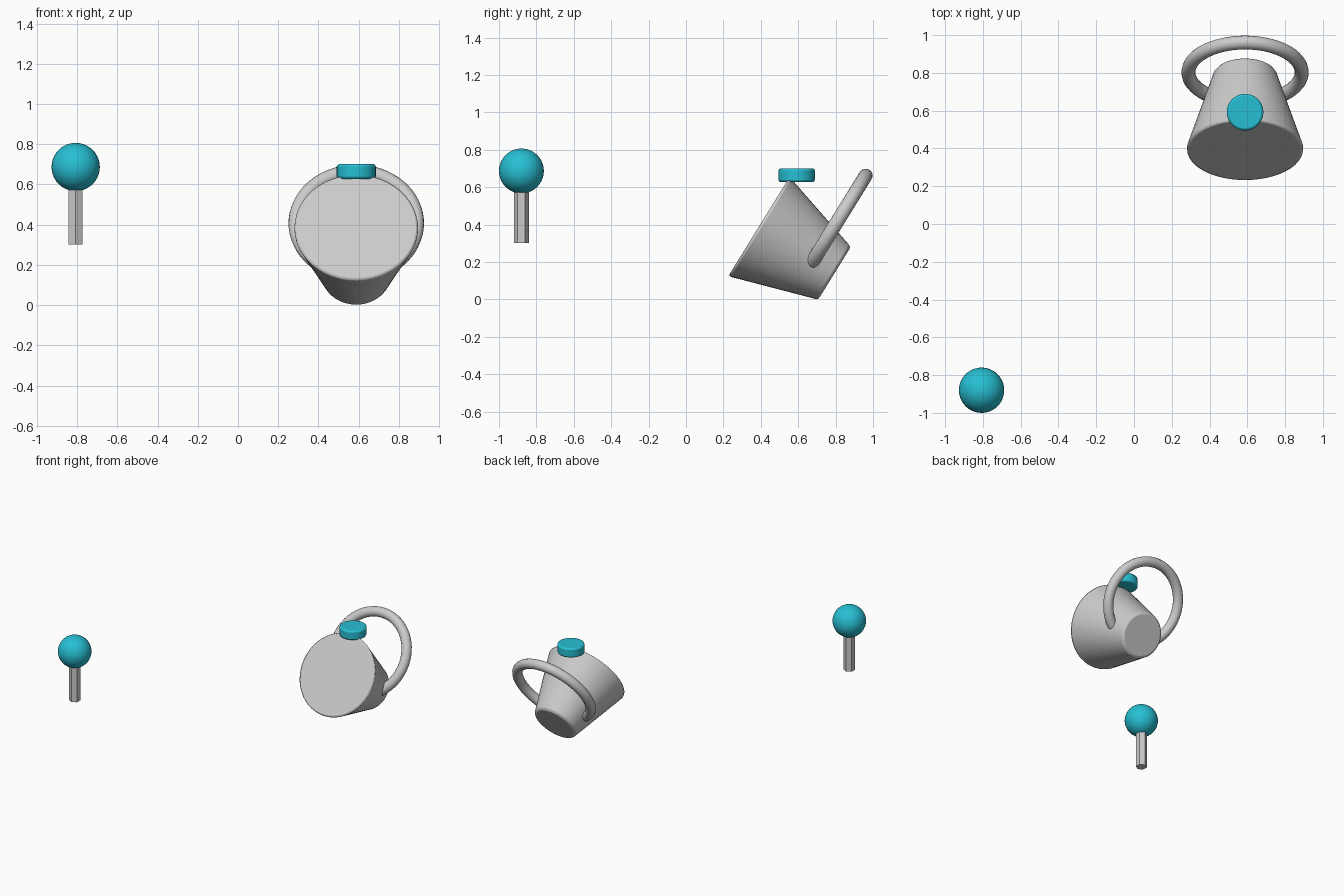
import bpy
from math import radians

if "Cube" in bpy.data.objects:
    bpy.data.objects.remove(bpy.data.objects["Cube"])

TILT = (radians(-121.7), 0, 0)   # shared tilt of the body and its ring
BODY_X, BALL_X, BALL_Y = 0.588, -0.807, -0.88

teal = bpy.data.materials.new("teal")
teal.diffuse_color = (0.02, 0.52, 0.65, 1)
teal.use_nodes = True
teal.node_tree.nodes["Principled BSDF"].inputs["Base Color"].default_value = teal.diffuse_color


def finish(name, mat=None, bevel=0.0, smooth=True):
    ob = bpy.context.object
    ob.name = name
    if mat:
        ob.data.materials.append(mat)
    if smooth:
        bpy.ops.object.shade_smooth_by_angle(angle=radians(35))
    if bevel:
        m = ob.modifiers.new("bevel", 'BEVEL')
        m.width = bevel
        m.segments = 2
        m.limit_method = 'ANGLE'
        m.angle_limit = radians(40)
    return ob


# tapered body lying tilted, wide face to the front
bpy.ops.mesh.primitive_cone_add(vertices=48, radius1=0.312, radius2=0.166, depth=0.475,
                                location=(BODY_X, 0.592, 0.265), rotation=TILT)
finish("body", bevel=0.015)

# ring handle sunk into the back of the body
bpy.ops.mesh.primitive_torus_add(major_segments=64, minor_segments=16,
                                 major_radius=0.30, minor_radius=0.037,
                                 location=(BODY_X, 0.803, 0.407), rotation=TILT)
finish("ring_handle")

# upright round button on top of the body
bpy.ops.mesh.primitive_cylinder_add(vertices=40, radius=0.097, depth=0.074,
                                    location=(BODY_X, 0.592, 0.664))
finish("button", teal, bevel=0.012)

# separate ball on a hexagonal post
bpy.ops.mesh.primitive_cylinder_add(vertices=6, radius=0.04, depth=0.3,
                                    location=(BALL_X, BALL_Y, 0.452))
finish("post", smooth=False)

bpy.ops.mesh.primitive_uv_sphere_add(segments=40, ring_count=20, radius=0.12,
                                     location=(BALL_X, BALL_Y, 0.687))
finish("ball", teal)
